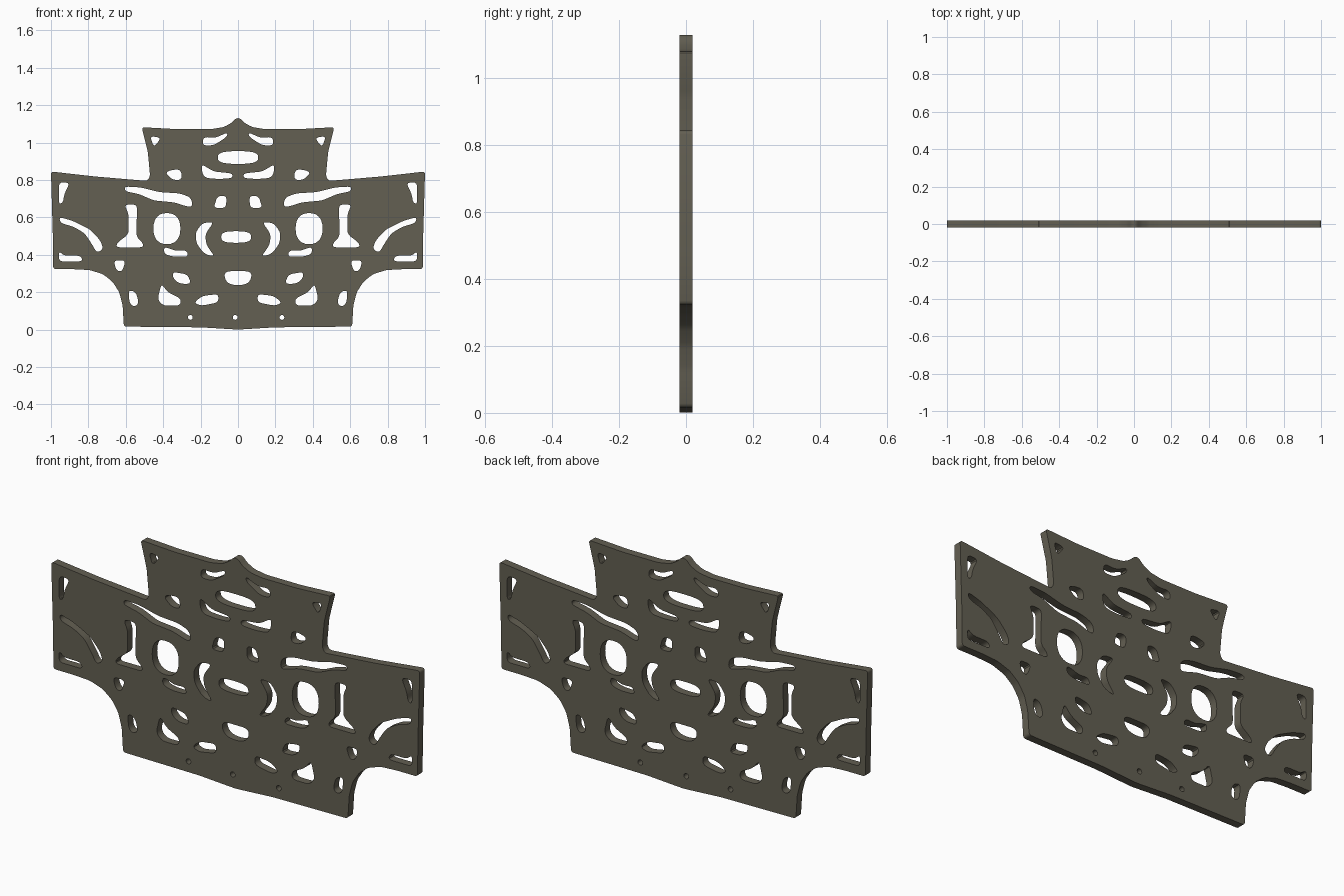
import bpy, math
from mathutils import Vector

curve = bpy.data.curves.new("pierced_plate", 'CURVE')
curve.dimensions = '2D'
curve.fill_mode = 'BOTH'
curve.extrude = 0.0195


def soften(pts, radius, rounds=2):
    """Trim every corner a little so the cut-outs look worn and rounded."""
    pts = [Vector(p) for p in pts]
    for _ in range(rounds):
        out = []
        for i, p in enumerate(pts):
            for q in (pts[i - 1], pts[(i + 1) % len(pts)]):
                d = q - p
                out.append(p + d * min(0.25, radius / max(d.length, 1e-6)))
        pts = out
        radius *= 0.6
    return pts


def loop(pts):
    s = curve.splines.new('POLY')
    s.points.add(len(pts) - 1)
    for sp, p in zip(s.points, pts):
        sp.co = (p[0], p[1], 0, 1)
    s.use_cyclic_u = True


def pair(*pts):
    """Cut-out on the right and its mirror on the left."""
    pts = soften(pts, 0.012)
    loop(pts)
    loop([(-x, z) for x, z in reversed(pts)])


def centre(*half):
    """Cut-out across the middle, given by its right half."""
    loop(soften(list(half) + [(-x, z) for x, z in reversed(half)], 0.02))


def oval(x, z, rx, rz, power=1.0, n=28):
    pts = []
    for i in range(n):
        a = 2 * math.pi * i / n
        c, s = math.cos(a), math.sin(a)
        pts.append((x + rx * math.copysign(abs(c) ** power, c),
                    z + rz * math.copysign(abs(s) ** power, s)))
    loop(pts)


# outer outline, right half from bottom to peak
half = [(0.2, 0.012), (0.61, 0.016), (0.617, 0.13), (0.635, 0.2), (0.67, 0.255),
        (0.72, 0.295), (0.79, 0.318), (0.88, 0.323), (0.988, 0.323), (0.99, 0.5),
        (1.0, 0.845), (0.76, 0.818), (0.485, 0.795), (0.47, 0.82), (0.482, 0.95),
        (0.515, 1.082), (0.33, 1.072), (0.14, 1.072), (0.075, 1.083),
        (0.035, 1.105), (0.012, 1.13)]
loop(soften([(0, 0.0)] + half + [(-x, z) for x, z in reversed(half)], 0.008))

# crown cut-outs
pair((0.47, 1.035), (0.41, 1.025), (0.45, 0.975))
pair((0.055, 1.055), (0.12, 1.025), (0.185, 1.03), (0.19, 0.985), (0.13, 0.985), (0.06, 1.03))
pair((0.195, 0.885), (0.13, 0.845), (0.03, 0.835), (0.03, 0.81), (0.1, 0.805), (0.17, 0.81), (0.19, 0.83))
pair((0.39, 0.84), (0.35, 0.855), (0.305, 0.855), (0.3, 0.8), (0.35, 0.8))
oval(0, 0.92, 0.108, 0.034, 0.7)

# upper middle: long swooshes and small windows
pair((0.605, 0.765), (0.52, 0.76), (0.42, 0.735), (0.31, 0.728), (0.25, 0.705), (0.243, 0.655),
     (0.28, 0.66), (0.34, 0.68), (0.45, 0.69), (0.53, 0.725), (0.605, 0.74))
pair((0.11, 0.715), (0.06, 0.715), (0.065, 0.65), (0.13, 0.65))

# round openings, central slot and crescents
for side in (-1, 1):
    oval(side * 0.38, 0.54, 0.072, 0.083, 0.85)
oval(-0.01, 0.495, 0.08, 0.031, 0.7)
pair((0.13, 0.575), (0.175, 0.51), (0.17, 0.455), (0.125, 0.39),
     (0.18, 0.405), (0.222, 0.46), (0.227, 0.52), (0.19, 0.57))
pair((0.395, 0.44), (0.37, 0.435), (0.33, 0.42), (0.275, 0.425), (0.265, 0.39), (0.35, 0.39), (0.395, 0.405))

# flared pillars
pair((0.54, 0.668), (0.608, 0.668), (0.585, 0.62), (0.585, 0.51), (0.645, 0.465),
     (0.652, 0.44), (0.505, 0.44), (0.51, 0.465), (0.543, 0.495))

# lower cut-outs
centre((0.07, 0.312), (0.072, 0.27), (0.04, 0.238))
pair((0.35, 0.308), (0.27, 0.295), (0.25, 0.245), (0.31, 0.245), (0.345, 0.27))
pair((0.19, 0.18), (0.105, 0.19), (0.105, 0.145), (0.2, 0.127), (0.235, 0.145))
pair((0.41, 0.245), (0.375, 0.2), (0.305, 0.165), (0.31, 0.128), (0.4, 0.128), (0.43, 0.16))
pair((0.585, 0.212), (0.545, 0.2), (0.53, 0.14), (0.555, 0.122), (0.58, 0.14))
pair((0.665, 0.37), (0.6, 0.37), (0.62, 0.31), (0.65, 0.315))

# wing cut-outs
pair((0.957, 0.788), (0.9, 0.785), (0.93, 0.72), (0.935, 0.68), (0.957, 0.67))
pair((0.955, 0.602), (0.88, 0.58), (0.79, 0.535), (0.735, 0.475), (0.72, 0.43),
     (0.755, 0.41), (0.78, 0.455), (0.82, 0.515), (0.88, 0.55), (0.95, 0.57))
pair((0.958, 0.42), (0.93, 0.395), (0.84, 0.395), (0.83, 0.365), (0.958, 0.365))

# pin holes along the foot
for x in (-0.255, -0.015, 0.235):
    oval(x, 0.065, 0.013, 0.013, n=12)

# turn the profile into an upright solid
plate = bpy.data.objects.new("pierced_plate", curve)
bpy.context.collection.objects.link(plate)
plate.rotation_euler = (math.pi / 2, 0, 0)
mat = bpy.data.materials.new("dark_olive_metal")
mat.diffuse_color = (0.125, 0.115, 0.085, 1)
curve.materials.append(mat)
bpy.context.view_layer.objects.active = plate
plate.select_set(True)
bpy.ops.object.convert(target='MESH')
bpy.ops.object.transform_apply(location=False, rotation=True, scale=False)
bpy.ops.object.shade_smooth_by_angle(angle=math.radians(35))
